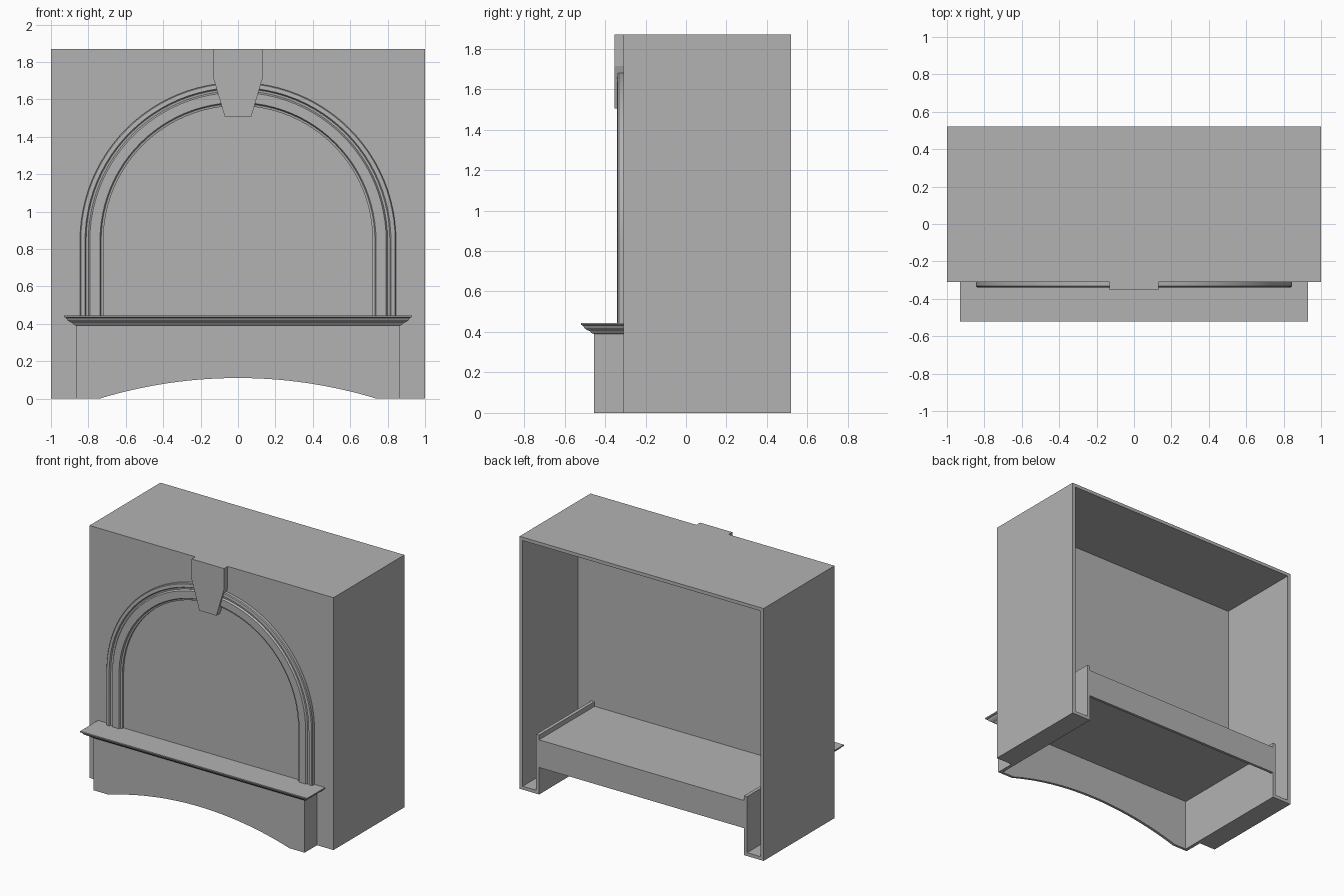
import bpy
import bmesh
from math import pi, sin, cos

cube = bpy.data.objects.get("Cube")
if cube:
    bpy.data.objects.remove(cube, do_unlink=True)

GREY = (0.45, 0.45, 0.45, 1.0)
mat = bpy.data.materials.new("plain grey")
mat.use_nodes = True
mat.diffuse_color = GREY
bsdf = mat.node_tree.nodes["Principled BSDF"]
bsdf.inputs["Base Color"].default_value = GREY
bsdf.inputs["Roughness"].default_value = 0.7


def make(name, bm, smooth=False):
    bmesh.ops.recalc_face_normals(bm, faces=bm.faces)
    mesh = bpy.data.meshes.new(name)
    bm.to_mesh(mesh)
    bm.free()
    mesh.materials.append(mat)
    obj = bpy.data.objects.new(name, mesh)
    bpy.context.collection.objects.link(obj)
    if smooth:
        bpy.ops.object.select_all(action="DESELECT")
        obj.select_set(True)
        bpy.context.view_layer.objects.active = obj
        bpy.ops.object.shade_smooth_by_angle(angle=0.5)
    return obj


def loft(name, rings, closed_ends=True, smooth=False):
    """Skin matching rings of points and cap both ends."""
    bm = bmesh.new()
    loops = [[bm.verts.new(p) for p in ring] for ring in rings]
    n = len(loops[0])
    for a, b in zip(loops, loops[1:]):
        for i in range(n):
            j = (i + 1) % n
            bm.faces.new((a[i], a[j], b[j], b[i]))
    if closed_ends:
        bm.faces.new(loops[0])
        bm.faces.new(loops[-1])
    return make(name, bm, smooth)


def prism(name, outline, y0, y1):
    """Extrude an x-z outline along y."""
    return loft(name, [[(x, y, z) for x, z in outline] for y in (y0, y1)])


def box(name, half, y0, y1, z0, z1):
    return prism(name, [(-half, z0), (half, z0), (half, z1), (-half, z1)], y0, y1)


def cut(obj, cutters):
    """Subtract the cutters one by one, then discard them."""
    for cutter in cutters:
        mod = obj.modifiers.new("cut", "BOOLEAN")
        mod.operation = "DIFFERENCE"
        mod.solver = "EXACT"
        mod.object = cutter
        bpy.context.view_layer.objects.active = obj
        bpy.ops.object.modifier_apply(modifier=mod.name)
        bpy.data.objects.remove(cutter, do_unlink=True)


FRONT, BACK, HEIGHT = -0.31, 0.52, 1.87
BASE_W, BASE_FRONT, WALL = 0.865, -0.455, 0.025
INNER = BASE_W - WALL

# Cabinet shell, open at the back and in the middle of the floor
cabinet = box("cabinet_shell", 1, FRONT, BACK, 0, HEIGHT)
cut(cabinet, [
    box("room_cutter", 1 - WALL, -0.13, 1, WALL, HEIGHT - WALL),
    box("floor_cutter", BASE_W, -1, 1, -0.5, 0.40),
])

# Base box: raised side lips, shelf, hollow underside, back rail, arched apron
base = box("base_box", BASE_W, BASE_FRONT, BACK, 0, 0.44)
HALF, RISE = 0.74, 0.11
radius = (HALF ** 2 + RISE ** 2) / (2 * RISE)
steps = 32
xs = [HALF * (2 * i / steps - 1) for i in range(steps + 1)]
arc = [(x, RISE - radius + (radius ** 2 - x * x) ** 0.5) for x in xs]
arc = [(-HALF, -0.1)] + arc + [(HALF, -0.1)]
cut(base, [
    box("shelf_cutter", INNER, -0.2, 1, 0.405, 1),
    box("hollow_cutter", INNER, BASE_FRONT + 0.02, BACK - 0.02, -0.5, 0.385),
    box("rail_cutter", INNER, 0.4, 1, -0.5, 0.20),
    prism("apron_cutter", arc, -0.6, -0.4),
])

# Mantel ledge: moulded profile as overhang and height
ledge_profile = [(0, 0.39), (0.012, 0.394), (0.02, 0.404), (0.035, 0.41),
                 (0.048, 0.42), (0.055, 0.432), (0.065, 0.436), (0.065, 0.445)]
rings = []
for o, z in ledge_profile:
    w, f = BASE_W + o, BASE_FRONT - o
    rings.append([(-w, f, z), (w, f, z), (w, FRONT, z), (-w, FRONT, z)])
loft("mantel_ledge", rings)

# Arch moulding: profile as radius and y, swept up, round and down
trim = [(0.845, -0.305), (0.845, -0.332), (0.84, -0.338), (0.818, -0.34),
        (0.812, -0.33), (0.80, -0.328), (0.792, -0.34), (0.738, -0.34),
        (0.732, -0.328), (0.72, -0.325), (0.72, -0.305)]
CENTRE, FOOT = 0.845, 0.435
rings = [[(-r, y, FOOT) for r, y in trim]]
for i in range(49):
    a = pi - pi * i / 48
    rings.append([(r * cos(a), y, CENTRE + r * sin(a)) for r, y in trim])
rings.append([(r, y, FOOT) for r, y in trim])
loft("arch_moulding", rings, smooth=True)

# Keystone
side = [(0.07, 1.505), (0.132, 1.715), (0.132, HEIGHT)]
prism("keystone", side + [(-x, z) for x, z in reversed(side)], -0.353, FRONT)
